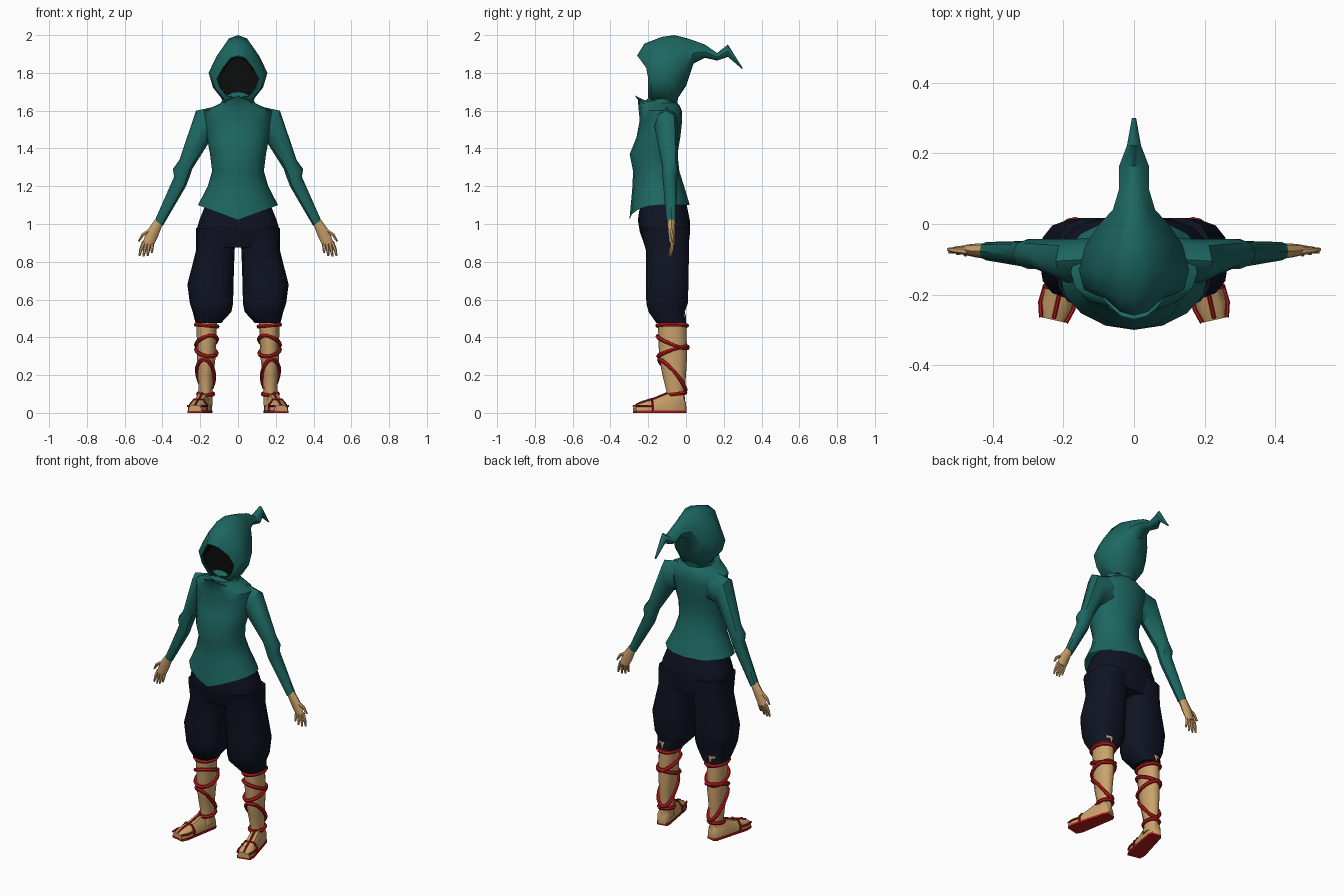
import bpy, bmesh, math
from mathutils import Vector as V

if "Cube" in bpy.data.objects:
    bpy.data.objects.remove(bpy.data.objects["Cube"])


def material(name, rgb):
    m = bpy.data.materials.new(name)
    m.diffuse_color = (*rgb, 1)
    m.use_nodes = True
    m.node_tree.nodes["Principled BSDF"].inputs["Base Color"].default_value = m.diffuse_color
    return m


TEAL = material("teal_cloth", (0.012, 0.135, 0.12))
NAVY = material("navy_cloth", (0.005, 0.007, 0.017))
SKIN = material("skin", (0.60, 0.36, 0.15))
RED = material("red_cord", (0.48, 0.01, 0.01))
DARK = material("shadow", (0.004, 0.004, 0.004))


def loft(name, mat, strips, cap=True, closed=False, mirror=False, angle=45):
    """Skin each list of equal-sized rings; several strips may share an object."""
    bm = bmesh.new()
    for rings in strips:
        vs = [[bm.verts.new(p) for p in r] for r in rings]
        n = len(vs[0])
        pairs = list(zip(vs, vs[1:])) + ([(vs[-1], vs[0])] if closed else [])
        for a, b in pairs:
            for i in range(n):
                j = (i + 1) % n
                bm.faces.new((a[i], a[j], b[j], b[i]))
        if cap and not closed:
            bm.faces.new(vs[0])
            bm.faces.new(vs[-1])
    bmesh.ops.recalc_face_normals(bm, faces=bm.faces)
    me = bpy.data.meshes.new(name)
    bm.to_mesh(me)
    bm.free()
    me.materials.append(mat)
    ob = bpy.data.objects.new(name, me)
    bpy.context.collection.objects.link(ob)
    if mirror:
        ob.modifiers.new("mirror", 'MIRROR').use_mirror_merge = False
    bpy.ops.object.select_all(action='DESELECT')
    ob.select_set(True)
    bpy.context.view_layer.objects.active = ob
    bpy.ops.object.shade_smooth_by_angle(angle=math.radians(angle))
    return ob


def section(z, x0, x1, y0, y1, dip=0, n=16, p=1.0):
    """Horizontal oval; dip lowers the front centre, p < 1 squares it off."""
    pts = []
    for i in range(n):
        a = 2 * math.pi * i / n
        c, s = math.cos(a), math.sin(a)
        cx, sy = math.copysign(abs(c) ** p, c), math.copysign(abs(s) ** p, s)
        dz = dip * (1 - abs(c)) if s < 0 else 0
        pts.append(V(((x0 + x1) / 2 + (x1 - x0) / 2 * cx,
                      (y0 + y1) / 2 + (y1 - y0) / 2 * sy, z - dz)))
    return pts


def limb(ox, oz, ix, iz, y, ry, n=8):
    """Oval between an outer and an inner silhouette point."""
    c, d = V(((ox + ix) / 2, y, (oz + iz) / 2)), V(((ox - ix) / 2, 0, (oz - iz) / 2))
    return [c + d * math.cos(2 * math.pi * i / n) + V((0, ry * math.sin(2 * math.pi * i / n), 0))
            for i in range(n)]


def tube(path, radii, closed=False, n=6):
    path = [V(p) for p in path]
    m, rings = len(path), []
    for i, p in enumerate(path):
        a = path[i - 1] if i or closed else p
        b = path[(i + 1) % m] if i < m - 1 or closed else p
        t = (b - a).normalized()
        u = t.cross(V((0, 0, 1)) if abs(t.z) < 0.9 else V((0, 1, 0))).normalized()
        w = t.cross(u)
        r = radii[i] if isinstance(radii, (list, tuple)) else radii
        rings.append([p + r * (u * math.cos(k * math.tau / n) + w * math.sin(k * math.tau / n))
                      for k in range(n)])
    return rings


# Tunic: hem up to the pointed collar and neck
tunic = [(1.10, .212, -.30, .02, .08), (1.20, .16, -.285, -.01, .02), (1.28, .137, -.28, -.035, 0),
         (1.37, .148, -.298, -.045, 0), (1.46, .165, -.262, -.03, 0), (1.55, .18, -.245, -.02, 0),
         (1.60, .18, -.25, -.022, 0), (1.63, .11, -.255, -.035, -.03), (1.64, .092, -.27, -.045, -.04),
         (1.65, .085, -.215, -.045, 0), (1.70, .09, -.17, -.035, 0)]
loft("tunic", TEAL, [[section(z, -w, w, a, b, d) for z, w, a, b, d in tunic]], cap=False)

# Sleeves with a fold at the elbow
sleeve = [(.13, 1.62, .10, 1.44, -.10, .06), (.222, 1.60, .155, 1.43, -.105, .062),
          (.31, 1.34, .243, 1.29, -.085, .043), (.345, 1.29, .258, 1.245, -.085, .042),
          (.338, 1.25, .275, 1.20, -.085, .037), (.44, 1.02, .398, .99, -.077, .026)]
loft("sleeves", TEAL, [[limb(*s) for s in sleeve]], mirror=True)

# Hood: rings from the face opening back to the bent tip
HALF = [(0, 1), (.35, .9), (.72, .42), (1, -.1), (.85, -.55), (.5, -.95), (0, -1)]
EGG = HALF + [(-x, z) for x, z in HALF[-2:0:-1]]


def egg(y, zb, zt, w, lean=0):
    return [V((w * u, y - lean * max(0, v) ** 2, (zb + zt) / 2 + (zt - zb) / 2 * v)) for u, v in EGG]


hood = [(-.165, 1.68, 1.88, .10), (-.20, 1.67, 1.89, .112, .06), (-.185, 1.65, 1.955, .142, .035),
        (-.13, 1.645, 1.99, .156), (-.06, 1.64, 2.0, .138), (0, 1.73, 1.985, .098),
        (.04, 1.85, 1.972, .06), (.10, 1.88, 1.95, .042), (.165, 1.865, 1.905, .042),
        (.222, 1.885, 1.95, .02), (.30, 1.818, 1.826, .006)]
loft("hood", TEAL, [[egg(*h) for h in hood[1:]]], cap=False)
loft("hood_shadow", DARK, [[egg(-.15, 1.70, 1.86, .08), egg(-.17, 1.672, 1.888, .11),
                            egg(-.198, 1.673, 1.887, .109, .05)]], cap=False)
loft("dark_face", DARK, [[egg(-.14, 1.69, 1.87, .09), egg(-.17, 1.68, 1.88, .10)]])

# Trousers: hip block and two baggy legs
hips = [(1.12, .165, -.24, .0), (1.02, .205, -.255, .02), (.96, .222, -.245, .022), (.875, .19, -.215, .012)]
loft("trouser_hips", NAVY, [[section(z, -w, w, a, b, p=.75) for z, w, a, b in hips]])
legs = [(.98, .005, .222, -.24, .02), (.86, .018, .222, -.215, .018), (.68, .024, .268, -.215, .015),
        (.58, .026, .255, -.212, .012), (.535, .035, .24, -.20, -.005), (.475, .09, .225, -.158, .003)]
loft("trouser_legs", NAVY, [[section(z, a, b, c, d, n=14, p=.75) for z, a, b, c, d in legs]], mirror=True)

# Shins
SHIN = [(.52, .11, .22, -.15, .0), (.30, .118, .217, -.143, .006), (.20, .13, .212, -.125, .0),
        (.10, .135, .208, -.10, -.008), (.04, .135, .205, -.11, -.002)]
loft("shins", SKIN, [[section(*s, n=12) for s in SHIN]], mirror=True)


def shin_point(a, z, grow=.004):
    for hi, lo in zip(SHIN, SHIN[1:]):
        if z >= lo[0]:
            break
    f = (z - lo[0]) / (hi[0] - lo[0])
    x0, x1, y0, y1 = [l + (h - l) * f for h, l in zip(hi[1:], lo[1:])]
    return V(((x0 + x1) / 2 + ((x1 - x0) / 2 + grow) * math.cos(a),
              (y0 + y1) / 2 + ((y1 - y0) / 2 + grow) * math.sin(a), z))


# Cords wound round the shins: height, sideways tilt, backward tilt
wraps = [(.462, .005, .0), (.375, -.015, -.03), (.325, .01, .025), (.20, .02, -.08), (.10, 0, .006)]
cords = []
for z, tx, ty in wraps:
    angles = [math.tau * i / 20 for i in range(20)]
    cords.append(tube([shin_point(a, z + tx * math.cos(a) + ty * math.sin(a)) for a in angles],
                      .011, closed=True))
loft("shin_cords", RED, cords, closed=True, mirror=True)

# Feet, turned outwards
HEEL, TOE = V((.168, -.003, 0)), V((.228, -.272, 0))
SIDE = V((.976, .218, 0))


def foot_point(t, u, z):
    return HEEL.lerp(TOE, t) + SIDE * u + V((0, 0, z))


def foot_ring(t, w, h, z0=.01):
    shape = [(-1, z0), (-1, h * .6), (-.55, h), (.55, h), (1, h * .6), (1, z0)]
    return [foot_point(t, w * u, z) for u, z in shape]


feet = [(0, .024, .05), (.06, .034, .10), (.33, .038, .105), (.6, .042, .075), (.85, .046, .055), (1, .036, .04)]
loft("feet", SKIN, [[foot_ring(*f) for f in feet]], mirror=True)

# Sandal soles and straps
sole = [(t, w + .004) for t, w, h in feet]
loft("sandal_soles", RED, [[[foot_point(t, s * w, z) for s, z in ((-1, 0), (1, 0), (1, .013), (-1, .013))]
                            for t, w in sole]], mirror=True, angle=30)
across = [foot_point(.68, u, z) for u, z in
          ((-.046, .01), (-.046, .044), (-.025, .07), (.025, .07), (.046, .044), (.046, .01))]
centre = [foot_point(t, 0, z) for t, z in ((.36, .105), (.6, .078), (.85, .058), (.98, .042))]
edges = [[foot_point(t, s * u, .036) for t, u in ((.68, .045), (.85, .048), (1, .036))] for s in (-1, 1)]
loft("sandal_straps", RED, [tube(p, .006) for p in (across, centre, *edges)], mirror=True)

# Hands with spread fingers
palm = [(.438, 1.025, .40, .995, -.077, .022), (.482, .965, .422, .938, -.075, .019),
        (.506, .90, .446, .89, -.073, .014)]
fingers = [[(.498, -.072, .905), (.514, -.076, .865), (.522, -.08, .832)],
           [(.484, -.072, .905), (.495, -.078, .86), (.50, -.084, .828)],
           [(.469, -.072, .90), (.476, -.08, .86), (.478, -.088, .832)],
           [(.454, -.072, .90), (.456, -.08, .87), (.456, -.088, .848)],
           [(.468, -.078, .965), (.505, -.075, .942), (.526, -.072, .908)]]
loft("palms", SKIN, [[limb(*s) for s in palm]], mirror=True)
loft("fingers", SKIN, [tube(f, (.011, .009, .005)) for f in fingers], mirror=True)
